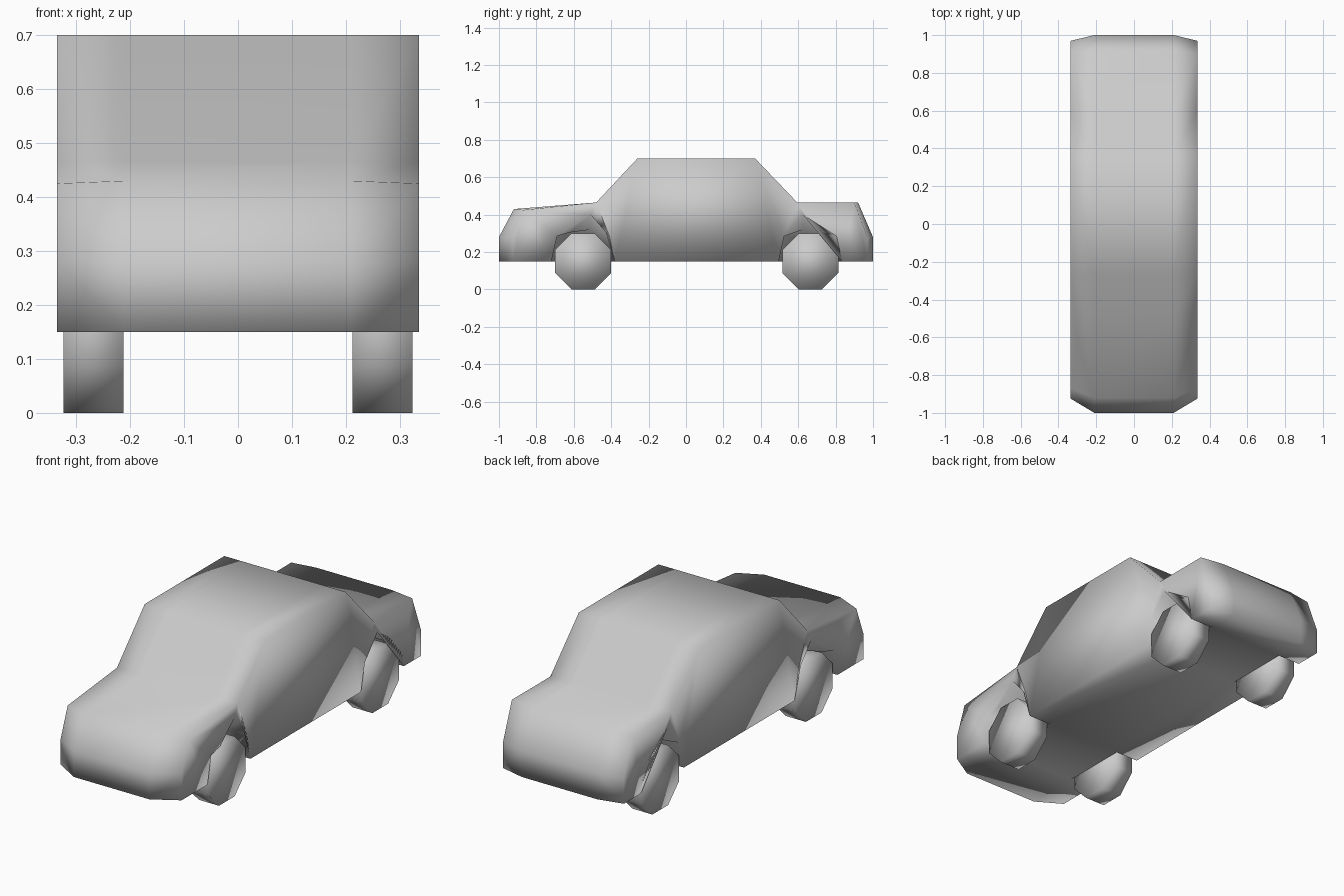
import bpy, bmesh, math
from mathutils import Matrix

if "Cube" in bpy.data.objects:
    bpy.data.objects.remove(bpy.data.objects["Cube"])

X_IN, X_OUT = 0.21, 0.335
FRONT_Y, REAR_Y = -0.55, 0.665


def finish(bm, name):
    bmesh.ops.recalc_face_normals(bm, faces=bm.faces)
    for f in bm.faces:
        f.smooth = True
    me = bpy.data.meshes.new(name)
    bm.to_mesh(me)
    bm.free()
    ob = bpy.data.objects.new(name, me)
    bpy.context.collection.objects.link(ob)
    return ob


# Upper side outline, nose to tail: centre section and pulled-in corners
upper_in = [(-1, 0.15), (-1, 0.28), (-0.92, 0.43), (-0.48, 0.465), (-0.26, 0.70),
            (0.37, 0.70), (0.595, 0.465), (0.92, 0.465), (1, 0.28), (1, 0.15)]
upper_out = [(-0.925, 0.15), (-0.925, 0.28), (-0.87, 0.425), (-0.48, 0.465), (-0.26, 0.70),
             (0.37, 0.70), (0.595, 0.465), (0.90, 0.465), (0.97, 0.28), (0.97, 0.15)]

# Wheel arch as offsets from the wheel centre; the outer edge rises to a peak
arch_out = [(0.17, 0.15), (0.14, 0.285), (0.04, 0.40), (-0.07, 0.305), (-0.14, 0.285), (-0.17, 0.15)]
arch_in = [(0.17, 0.15), (0.14, 0.285), (0.04, 0.32), (-0.07, 0.305), (-0.14, 0.285), (-0.17, 0.15)]


def outline(upper, arch):
    rear = [(REAR_Y - y, z) for y, z in reversed(arch)]
    front = [(FRONT_Y + y, z) for y, z in arch]
    return upper + rear + front


# Body shell: centre section, flanks and wheel wells
bm = bmesh.new()
inner, outer = outline(upper_in, arch_in), outline(upper_out, arch_out)
n, u, a = len(inner), len(upper_in), len(arch_in)
arches = [range(u, u + a), range(u + a, u + 2 * a)]
rings = {}
for s in (-1, 1):
    vi = [bm.verts.new((s * X_IN, y, z)) for y, z in inner]
    vo = [bm.verts.new((s * X_OUT, y, z)) for y, z in outer]
    rings[s] = vi
    for i in range(n):
        j = (i + 1) % n
        bm.faces.new((vi[i], vi[j], vo[j], vo[i]))
    bm.faces.new(vo)
    for r in arches:
        bm.faces.new([vi[i] for i in r])
# The centre section skips the arches so its floor runs straight through
plain = list(range(u)) + [k for r in arches for k in (r[0], r[-1])]
L, R = rings[-1], rings[1]
for i, j in zip(plain, plain[1:] + plain[:1]):
    bm.faces.new((L[i], L[j], R[j], R[i]))
bmesh.ops.triangulate(bm, faces=[f for f in bm.faces if len(f.verts) > 4])
finish(bm, "car_body")

# Eight-sided wheels
radius = 0.15 / math.cos(math.pi / 8)
for end, y in (("front", FRONT_Y), ("rear", REAR_Y)):
    for side, s in (("left", -1), ("right", 1)):
        bm = bmesh.new()
        m = (Matrix.Translation((s * 0.2675, y, 0.15))
             @ Matrix.Rotation(math.pi / 2, 4, 'Y')
             @ Matrix.Rotation(math.pi / 8, 4, 'Z'))
        bmesh.ops.create_cone(bm, cap_ends=True, segments=8, radius1=radius,
                              radius2=radius, depth=0.111, matrix=m)
        finish(bm, f"{end}_{side}_wheel")
